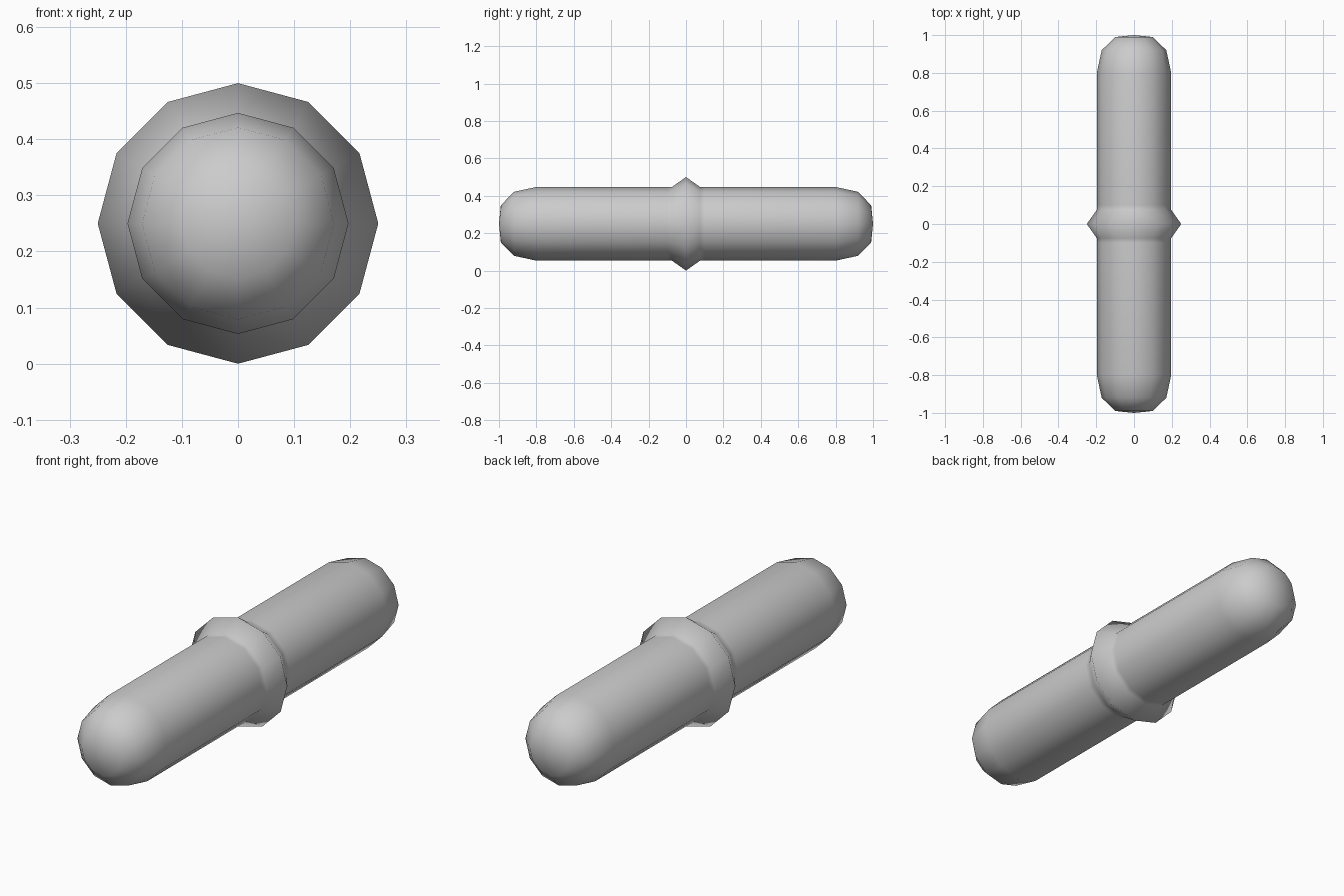
import bpy, bmesh
from math import sin, cos, tau

if "Cube" in bpy.data.objects:
    bpy.data.objects.remove(bpy.data.objects["Cube"])

SIDES = 12
CZ = 0.25  # axis height

# Half profile (y, radius): collar peak, collar foot, support loop, shaft end, rounded cap
half = [(0.075, 0.197), (0.10, 0.197), (0.80, 0.197), (0.92, 0.171), (0.99, 0.099)]
profile = [(-y, r) for y, r in reversed(half)] + [(0.0, 0.25)] + half

bm = bmesh.new()
rings = [[bm.verts.new((r * cos(tau * i / SIDES), y, CZ + r * sin(tau * i / SIDES)))
          for i in range(SIDES)] for y, r in profile]

# Walls between neighbouring rings
for a, b in zip(rings, rings[1:]):
    for i in range(SIDES):
        j = (i + 1) % SIDES
        bm.faces.new((a[i], a[j], b[j], b[i]))

# Domed tips
for ring, y in ((rings[0], -1.0), (rings[-1], 1.0)):
    tip = bm.verts.new((0, y, CZ))
    for i in range(SIDES):
        bm.faces.new((ring[i], ring[(i + 1) % SIDES], tip))

bmesh.ops.recalc_face_normals(bm, faces=bm.faces[:])
for f in bm.faces:
    f.smooth = True

mesh = bpy.data.meshes.new("collared_rod")
bm.to_mesh(mesh)
bm.free()
bpy.context.collection.objects.link(bpy.data.objects.new("collared_rod", mesh))
